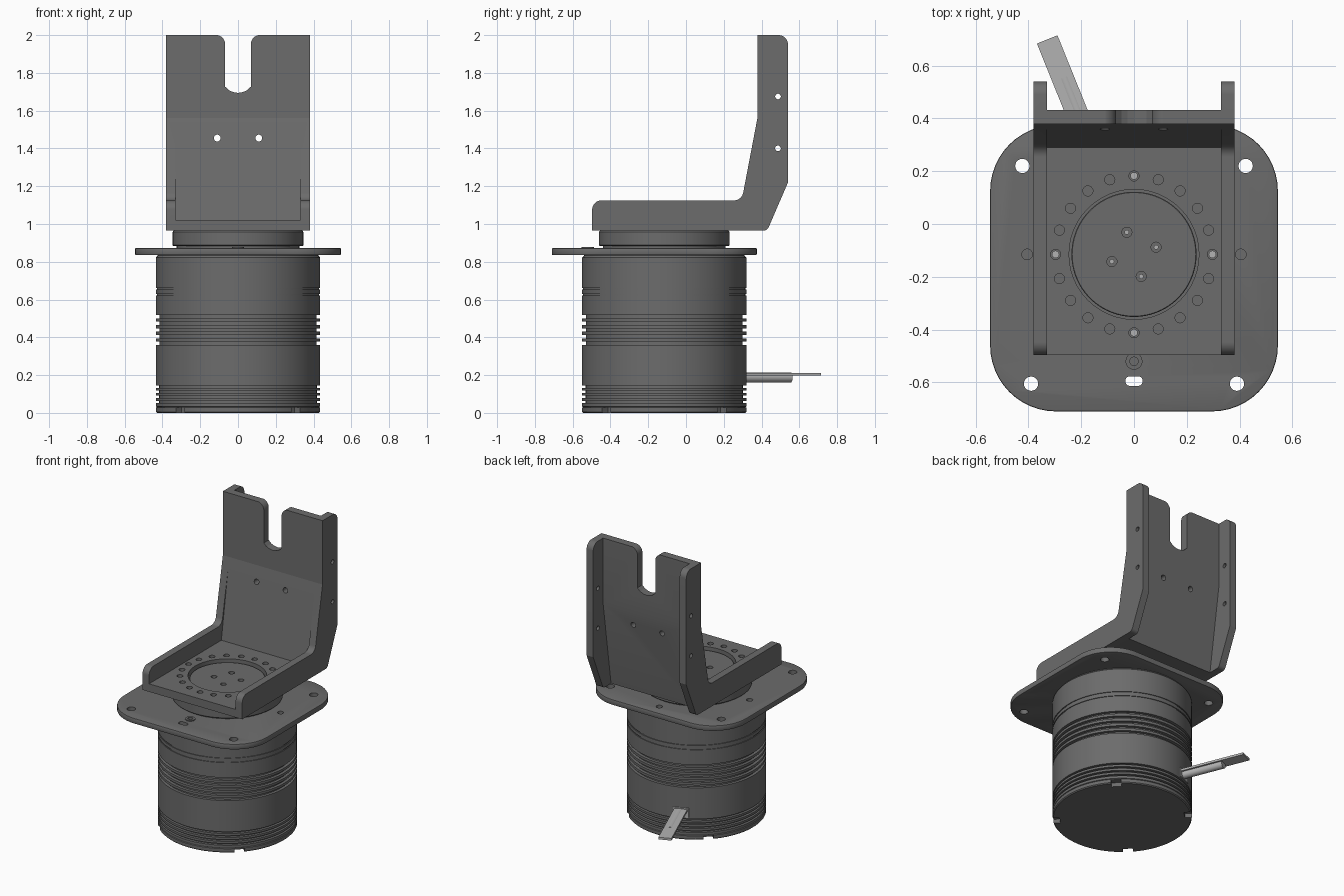
import bpy, bmesh, math
from mathutils import Vector, Matrix

if "Cube" in bpy.data.objects:
    bpy.data.objects.remove(bpy.data.objects["Cube"])

CY = -0.115  # y of the motor axis


def material(name, v):
    m = bpy.data.materials.new(name)
    m.diffuse_color = (v, v, v, 1)
    m.use_nodes = True
    m.node_tree.nodes["Principled BSDF"].inputs["Base Color"].default_value = m.diffuse_color
    return m


DARK, LIGHT = material("dark_grey", 0.15), material("light_grey", 0.45)


def make(name, bm, mat=DARK):
    bmesh.ops.recalc_face_normals(bm, faces=bm.faces)
    me = bpy.data.meshes.new(name)
    bm.to_mesh(me)
    bm.free()
    ob = bpy.data.objects.new(name, me)
    bpy.context.collection.objects.link(ob)
    me.materials.append(mat)
    return ob


def rounded(pts, n=12):
    """Polygon from (u, v) or (u, v, radius) corners."""
    out = []
    for i, p in enumerate(pts):
        c = Vector(p[:2])
        if len(p) == 2:
            out.append(c)
            continue
        a = (Vector(pts[i - 1][:2]) - c).normalized()
        b = (Vector(pts[(i + 1) % len(pts)][:2]) - c).normalized()
        half = a.angle(b) / 2
        mid = c + (a + b).normalized() * p[2] / math.sin(half)
        s = c + a * p[2] / math.tan(half) - mid
        e = c + b * p[2] / math.tan(half) - mid
        turn = s.angle(e)
        for k in range(n + 1):
            t = k / n
            out.append(mid + (s * math.sin((1 - t) * turn) + e * math.sin(t * turn)) / math.sin(turn))
    return out


def prism(name, pts, axis, lo, hi, mat=DARK):
    put = {"x": lambda u, v, w: (w, u, v), "y": lambda u, v, w: (u, w, v),
           "z": lambda u, v, w: (u, v, w)}[axis]
    bm = bmesh.new()
    a, b = [[bm.verts.new(put(u, v, w)) for u, v in rounded(pts)] for w in (lo, hi)]
    bm.faces.new(a)
    bm.faces.new(b[::-1])
    for i in range(len(a)):
        bm.faces.new((a[i - 1], a[i], b[i], b[i - 1]))
    return make(name, bm, mat)


def pegs(name, specs, axis, lo, hi, mat=DARK):
    """Several cylinders (u, v, radius) along one axis in one mesh."""
    rot = {"x": Matrix.Rotation(math.pi / 2, 4, "Y"), "y": Matrix.Rotation(math.pi / 2, 4, "X"),
           "z": Matrix()}[axis]
    w = (lo + hi) / 2
    bm = bmesh.new()
    for u, v, r in specs:
        loc = {"x": (w, u, v), "y": (u, w, v), "z": (u, v, w)}[axis]
        bmesh.ops.create_cone(bm, cap_ends=True, segments=48 if r > 0.1 else 24, radius1=r, radius2=r,
                              depth=hi - lo, matrix=Matrix.Translation(loc) @ rot)
    return make(name, bm, mat)


def lathe(name, prof, steps=96):
    bm = bmesh.new()
    vs = [bm.verts.new((r, CY, z)) for r, z in prof]
    es = [bm.edges.new(p) for p in zip(vs, vs[1:])]
    bmesh.ops.spin(bm, geom=vs + es, cent=(0, CY, 0), axis=(0, 0, 1), angle=2 * math.pi,
                   steps=steps, use_merge=True)
    bmesh.ops.remove_doubles(bm, verts=bm.verts, dist=1e-5)
    return make(name, bm)


def cut(ob, *cutters):
    bpy.context.view_layer.objects.active = ob
    for c in cutters:
        c.hide_render = True
        m = ob.modifiers.new("cut", "BOOLEAN")
        m.operation, m.solver, m.object = "DIFFERENCE", "EXACT", c
        bpy.ops.object.modifier_apply(modifier=m.name)
        bpy.data.objects.remove(c)


def smooth(ob, deg):
    bpy.ops.object.select_all(action="DESELECT")
    ob.select_set(True)
    bpy.context.view_layer.objects.active = ob
    bpy.ops.object.shade_smooth_by_angle(angle=math.radians(deg))


def ring(n, radius, r, start=0.0):
    return [(radius * math.cos(start + i * math.tau / n),
             CY + radius * math.sin(start + i * math.tau / n), r) for i in range(n)]


# motor housing: lathed shell with two banks of cooling grooves
R = 0.435
grooves = [(0.052 + 0.027 * i, 0.012, 0.018) for i in range(4)]
grooves += [(0.36 + 0.035 * i, 0.018, 0.02) for i in range(5)]
grooves += [(0.622, 0.008, 0.005), (0.652, 0.008, 0.005)]
prof = [(0, 0), (R - 0.006, 0), (R, 0.006), (R, 0.028), (R - 0.006, 0.031), (R, 0.034)]
for z, h, d in grooves:
    prof += [(R, z), (R - d, z), (R - d, z + h), (R, z + h)]
prof += [(R, 0.822), (R - 0.01, 0.832), (R - 0.01, 0.845), (0, 0.845)]
housing = lathe("motor_housing", prof)
for i in range(4):
    notch = prism("notch", [(-0.032, -0.03), (-0.032, 0.028), (0.032, 0.028), (0.032, -0.03)], "y", 0.39, 0.5)
    notch.data.transform(Matrix.Translation((0, CY, 0)) @ Matrix.Rotation(math.pi / 4 + i * math.pi / 2, 4, "Z"))
    cut(housing, notch)
smooth(housing, 30)

# mounting flange: rounded square plate with holes and a slot
plate = prism("mounting_flange", [(-0.545, -0.71, 0.25), (0.545, -0.71, 0.25),
                                  (0.545, 0.375, 0.25), (-0.545, 0.375, 0.25)], "z", 0.835, 0.873)
bev = plate.modifiers.new("bevel", "BEVEL")
bev.width, bev.segments, bev.limit_method = 0.006, 2, "ANGLE"
bpy.context.view_layer.objects.active = plate
bpy.ops.object.modifier_apply(modifier="bevel")
holes = [(s * 0.423, 0.22, 0.027) for s in (-1, 1)] + [(s * 0.39, -0.605, 0.027) for s in (-1, 1)]
cut(plate, pegs("holes", holes + ring(4, 0.405, 0.02), "z", 0.8, 0.9),
    prism("slot", [(-0.033, -0.613, 0.0175), (0.033, -0.613, 0.0175),
                   (0.033, -0.577, 0.0175), (-0.033, -0.577, 0.0175)], "z", 0.8, 0.9))
smooth(plate, 30)

# front flange screw: collar with a socket
screw = pegs("flange_screw", [(0, CY - 0.405, 0.032)], "z", 0.84, 0.879)
cut(screw, pegs("socket", [(0, CY - 0.405, 0.016)], "z", 0.86, 0.9))
smooth(screw, 30)

# rotor: output disc with a raised centre boss
rotor = lathe("rotor", [(0, 0.86), (0.325, 0.86), (0.325, 0.883), (0.341, 0.883), (0.346, 0.888),
                        (0.346, 0.958), (0.34, 0.965), (0.237, 0.965), (0.237, 0.997),
                        (0.234, 1.0), (0, 1.0)])
cut(rotor, pegs("holes", ring(4, 0.088, 0.019, math.radians(18)), "z", 0.965, 1.05))
smooth(rotor, 30)
smooth(pegs("boss_screws", ring(4, 0.088, 0.009, math.radians(18)), "z", 0.96, 0.985, LIGHT), 30)

# bracket: side profile, hollowed inside and behind to leave webs and walls
bracket = prism("bracket", [(-0.497, 0.965), (0.43, 0.965, 0.03), (0.54, 1.22), (0.54, 2.0, 0.05),
                            (0.378, 2.0), (0.378, 1.56), (0.295, 1.125, 0.05), (-0.497, 1.125, 0.05)],
                "x", -0.38, 0.38)
cut(bracket,
    prism("inside", [(-1, 1.02), (0.29, 1.02), (0.374, 1.55), (-1, 1.55)], "x", -0.33, 0.33),
    prism("behind", [(0.345, 0.9), (0.345, 0.965), (0.432, 1.55), (0.432, 3), (1, 3), (1, 0.9)],
          "x", -0.33, 0.33),
    prism("top_slot", [(-0.118, 2.1), (-0.118, 2.001), (-0.068, 2.001, 0.0499), (-0.068, 1.727),
                       (-0.048, 1.708), (-0.025, 1.698), (0, 1.694), (0.025, 1.698), (0.048, 1.708),
                       (0.068, 1.727), (0.068, 2.001, 0.0499), (0.118, 2.001), (0.118, 2.1)],
          "y", 0.3, 0.5),
    pegs("web_holes", [(-0.11, 1.455, 0.018), (0.11, 1.455, 0.018)], "y", 0.3, 0.5),
    pegs("wall_holes", [(0.487, 1.675, 0.015), (0.487, 1.40, 0.015)], "x", -0.6, 0.6),
    pegs("floor_holes", ring(20, 0.297, 0.019) + [(0, CY, 0.246)], "z", 0.9, 1.1))
smooth(bracket, 8.5)
smooth(pegs("bracket_pins", ring(4, 0.297, 0.014), "z", 0.96, 0.995, LIGHT), 30)

# cable: socket, sleeve and flat ribbon, leaving radially at the back left
turn = Matrix.Translation((0, CY, 0)) @ Matrix.Rotation(math.radians(22), 4, "Z")


def box(name, x, z0, z1, y0, y1):
    return prism(name, [(-x, z0), (x, z0), (x, z1), (-x, z1)], "y", y0, y1, LIGHT)


sleeve = pegs("cable_sleeve", [(0.005, 0.188, 0.027)], "y", 0.40, 0.72, LIGHT)
for part in (box("cable_socket", 0.05, 0.155, 0.22, 0.40, 0.44),
             box("cable_ribbon", 0.042, 0.197, 0.212, 0.40, 0.878), sleeve):
    part.data.transform(turn)
smooth(sleeve, 30)
